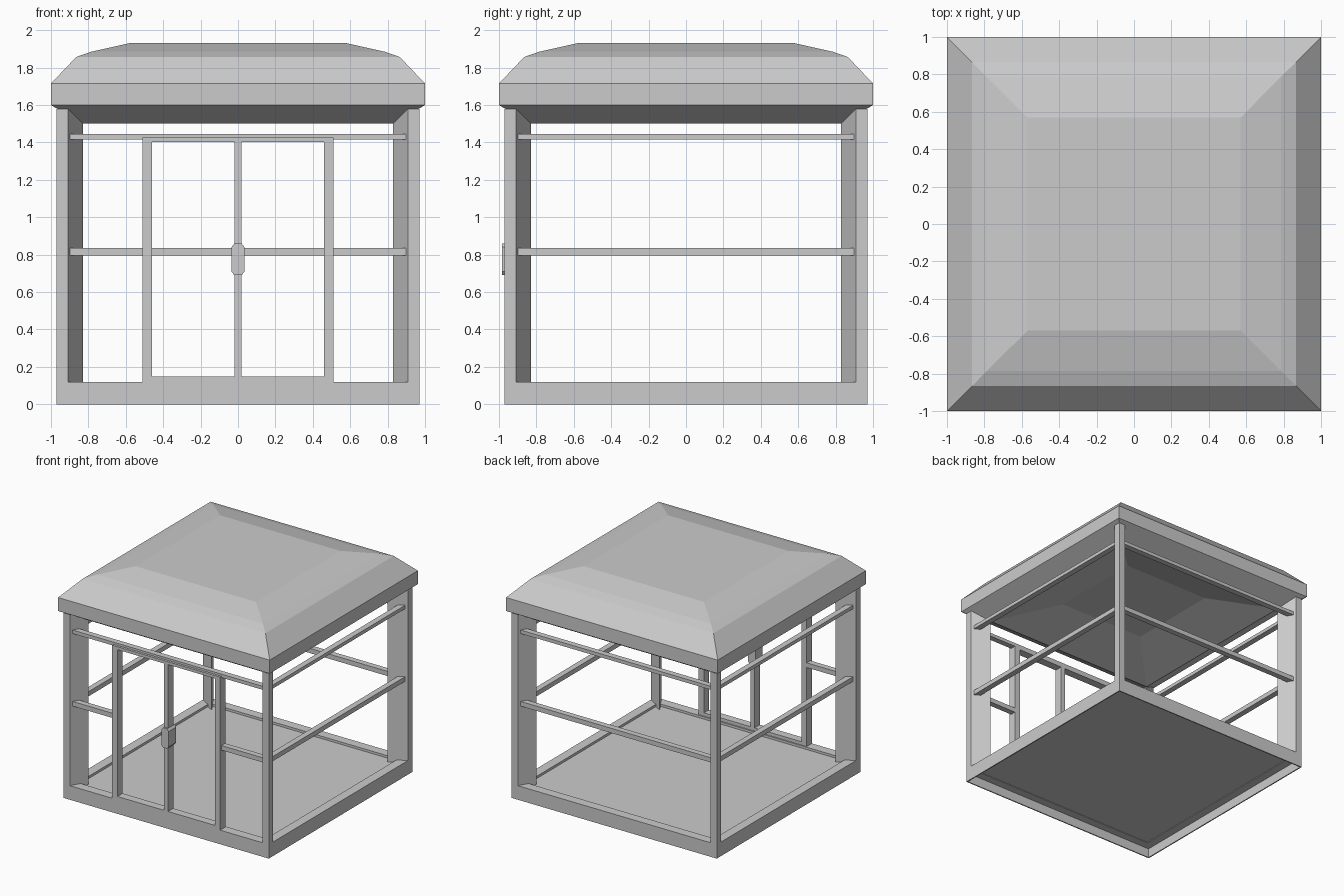
import bpy, bmesh
from math import pi
from mathutils import Matrix

if "Cube" in bpy.data.objects:
    bpy.data.objects.remove(bpy.data.objects["Cube"])


def finish(name, bm):
    bmesh.ops.recalc_face_normals(bm, faces=bm.faces)
    mesh = bpy.data.meshes.new(name)
    bm.to_mesh(mesh)
    bm.free()
    ob = bpy.data.objects.new(name, mesh)
    bpy.context.collection.objects.link(ob)
    return ob


def square_loft(name, profile, closed=False):
    """Sweep a (half width, z) profile round a square; cap both ends unless closed."""
    bm = bmesh.new()
    rings = [[bm.verts.new((sx * r, sy * r, z))
              for sx, sy in ((-1, -1), (1, -1), (1, 1), (-1, 1))] for r, z in profile]
    pairs = list(zip(rings, rings[1:]))
    if closed:
        pairs.append((rings[-1], rings[0]))
    else:
        bm.faces.new(rings[0])
        bm.faces.new(rings[-1])
    for a, b in pairs:
        for i in range(4):
            j = (i + 1) % 4
            bm.faces.new((a[i], a[j], b[j], b[i]))
    return finish(name, bm)


def prism(name, points, axis_vec):
    """Extrude a 3D polygon along a vector."""
    bm = bmesh.new()
    face = bm.faces.new([bm.verts.new(p) for p in points])
    out = bmesh.ops.extrude_face_region(bm, geom=[face])
    bmesh.ops.translate(bm, vec=axis_vec,
                        verts=[v for v in out["geom"] if isinstance(v, bmesh.types.BMVert)])
    bm.faces.ensure_lookup_table()
    if not any(len(e.link_faces) == 1 for e in bm.edges) and face.is_valid:
        pass
    elif not face.is_valid:
        bmesh.ops.holes_fill(bm, edges=bm.edges)
    return finish(name, bm)


def box(name, x0, x1, y0, y1, z0, z1):
    return prism(name, [(x0, y0, z0), (x1, y0, z0), (x1, y1, z0), (x0, y1, z0)], (0, 0, z1 - z0))


def turn(ob, quarter):
    ob.data.transform(Matrix.Rotation(quarter * pi / 2, 4, 'Z'))


# Roof with fascia, sloping soffit and recessed ceiling
square_loft("roof", [(0.41, 1.63), (0.83, 1.5), (1, 1.6), (1, 1.715),
                     (0.865, 1.857), (0.785, 1.885), (0.57, 1.933)])

# Base rim, hollow below, and the floor plate set into it
square_loft("base_rim", [(0.97, 0), (0.97, 0.12), (0.89, 0.12), (0.89, 0.08),
                         (0.96, 0.08), (0.96, 0)], closed=True)
square_loft("floor", [(0.9, 0.085), (0.9, 0.1)])

# Corner posts with a kite section, and rails on every side
for q in range(4):
    post = prism("corner_post", [(-0.97, -0.97, 0.1), (-0.91, -0.97, 0.1),
                                 (-0.83, -0.83, 0.1), (-0.97, -0.91, 0.1)], (0, 0, 1.48))
    turn(post, q)
    turn(box("upper_rail", -0.9, 0.9, -0.95, -0.9, 1.415, 1.445), q)
    if q:
        turn(box("middle_rail", -0.9, 0.9, -0.95, -0.9, 0.795, 0.835), q)

# Front: short rails and door posts either side of the opening
for s in (-1, 1):
    a, b = sorted((s * 0.9, s * 0.49))
    box("front_middle_rail", a, b, -0.95, -0.9, 0.795, 0.835)
    a, b = sorted((s * 0.51, s * 0.46))
    box("door_post", a, b, -0.97, -0.9, 0.12, 1.427)

# Door sill, header, centre stile and handle
box("door_sill", -0.46, 0.46, -0.97, -0.9, 0.11, 0.148)
box("door_header", -0.46, 0.46, -0.97, -0.9, 1.402, 1.427)
box("centre_stile", -0.019, 0.019, -0.97, -0.9, 0.148, 1.402)
half = [(0.019, 0.69), (0.035, 0.71), (0.035, 0.84), (0.019, 0.86)]
outline = half + [(-x, z) for x, z in reversed(half)]
prism("door_handle", [(x, -0.985, z) for x, z in outline], (0, 0.1, 0))
